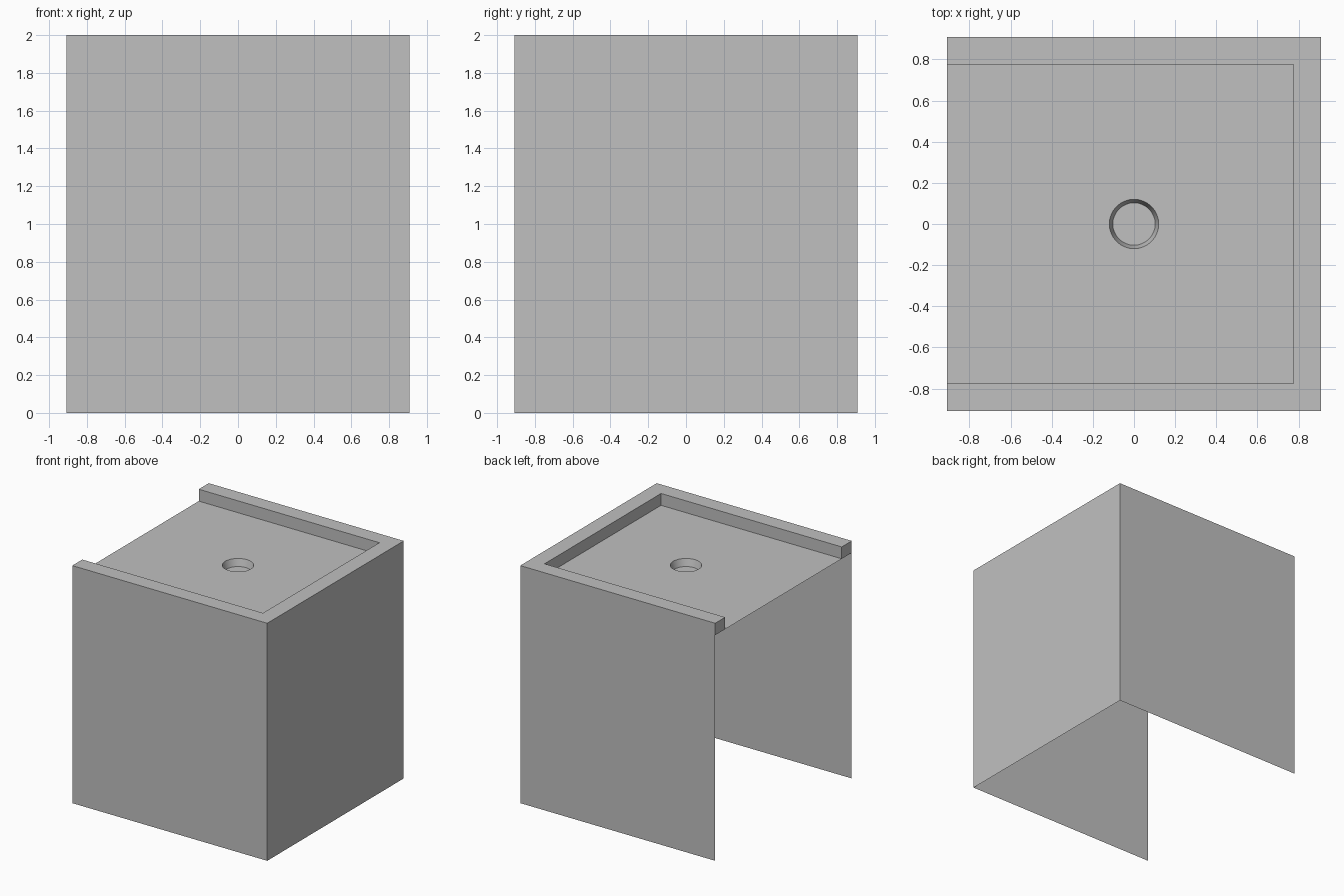
import bpy, bmesh, math

cube = bpy.data.objects.get("Cube")
if cube:
    bpy.data.objects.remove(cube, do_unlink=True)

HALF, INNER = 0.908, 0.775     # outer half width, inner edge of the rim
TOP, FLOOR = 2.0, 1.9          # rim top, recessed panel height
SIDES = 32

grey = bpy.data.materials.new("light grey")
grey.use_nodes = True
colour = (0.53, 0.53, 0.53, 1)
grey.diffuse_color = colour
grey.node_tree.nodes["Principled BSDF"].inputs["Base Color"].default_value = colour


def finish(name, bm):
    mesh = bpy.data.meshes.new(name)
    bm.to_mesh(mesh)
    bm.free()
    mesh.materials.append(grey)
    obj = bpy.data.objects.new(name, mesh)
    bpy.context.collection.objects.link(obj)
    return obj


def sheet(bm, path, low, high):
    """Upright thin faces along a path of (x, y) points."""
    for (ax, ay), (bx, by) in zip(path, path[1:]):
        bm.faces.new([bm.verts.new(p) for p in
                      ((ax, ay, low), (bx, by, low), (bx, by, high), (ax, ay, high))])


outer = [(-HALF, -HALF), (HALF, -HALF), (HALF, HALF), (-HALF, HALF)]
inner = [(-HALF, -INNER), (INNER, -INNER), (INNER, INNER), (-HALF, INNER)]

# Three thin outer walls, open at the right side and underneath
bm = bmesh.new()
sheet(bm, outer, 0, TOP)
bmesh.ops.remove_doubles(bm, verts=bm.verts, dist=1e-5)
finish("outer_walls", bm)

# Raised rim: top band, inner step and the two end caps
bm = bmesh.new()
for i in range(3):
    quad = (outer[i], outer[i + 1], inner[i + 1], inner[i])
    bm.faces.new([bm.verts.new((x, y, TOP)) for x, y in quad])
sheet(bm, inner[::-1], FLOOR, TOP)
sheet(bm, [inner[0], outer[0]], FLOOR, TOP)
sheet(bm, [outer[3], inner[3]], FLOOR, TOP)
bmesh.ops.remove_doubles(bm, verts=bm.verts, dist=1e-5)
finish("raised_rim", bm)

# Recessed panel with a round opening
bm = bmesh.new()
corners = [bm.verts.new((x, y, FLOOR)) for x, y in inner]
edges = [bm.edges.new((corners[i], corners[(i + 1) % 4])) for i in range(4)]
ring = bmesh.ops.create_circle(bm, segments=SIDES, radius=0.12)["verts"]
for v in ring:
    v.co.z = FLOOR
edges += list({e for v in ring for e in v.link_edges})
bmesh.ops.triangle_fill(bm, edges=edges, use_beauty=True, normal=(0, 0, 1))
bmesh.ops.dissolve_limit(bm, angle_limit=0.01, verts=bm.verts, edges=bm.edges)
finish("recessed_panel", bm)

# Tapered socket with a closed bottom
bm = bmesh.new()
loops = []
for radius, z in ((0.12, FLOOR), (0.103, FLOOR - 0.06)):
    loops.append([bm.verts.new((radius * math.cos(math.tau * i / SIDES),
                                radius * math.sin(math.tau * i / SIDES), z))
                  for i in range(SIDES)])
for i in range(SIDES):
    j = (i + 1) % SIDES
    face = bm.faces.new((loops[0][j], loops[0][i], loops[1][i], loops[1][j]))
    face.smooth = True
bm.faces.new(loops[1])
finish("round_socket", bm)
